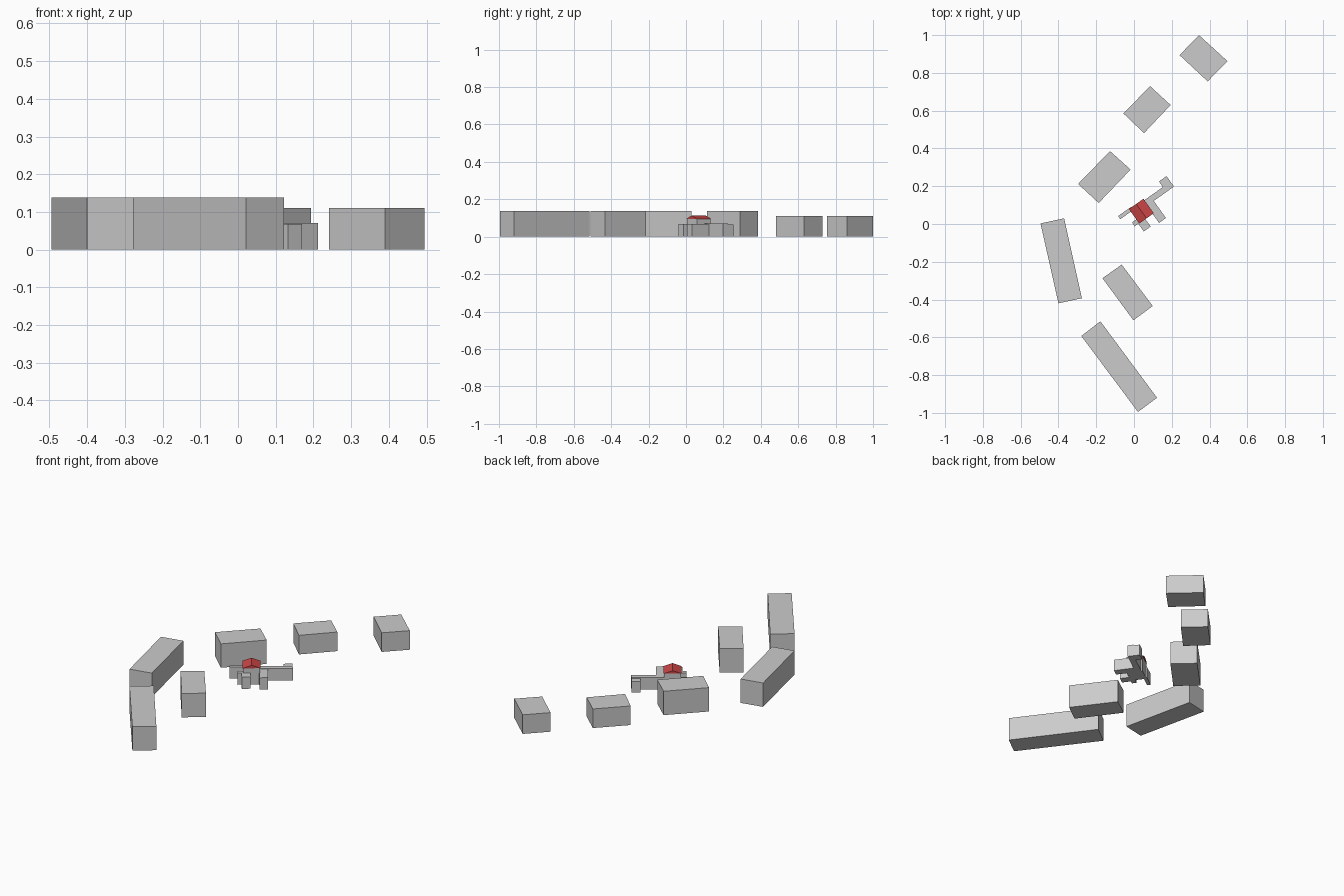
import bpy, bmesh, math
from mathutils import Vector

if "Cube" in bpy.data.objects:
    bpy.data.objects.remove(bpy.data.objects["Cube"])

FLOOR = 0.0276


def add_mesh(name, verts, faces, mat=None):
    bm = bmesh.new()
    vs = [bm.verts.new(v) for v in verts]
    for f in faces:
        bm.faces.new([vs[i] for i in f])
    bmesh.ops.recalc_face_normals(bm, faces=bm.faces[:])
    me = bpy.data.meshes.new(name)
    bm.to_mesh(me)
    bm.free()
    ob = bpy.data.objects.new(name, me)
    bpy.context.collection.objects.link(ob)
    if mat:
        me.materials.append(mat)
    return ob


def prism(name, base, z0, z1):
    n = len(base)
    verts = [(x, y, z) for z in (z0, z1) for x, y in base]
    faces = [tuple(range(n)), tuple(range(n, 2 * n))]
    faces += [(i, (i + 1) % n, (i + 1) % n + n, i + n) for i in range(n)]
    return add_mesh(name, verts, faces)


# Housing blocks: footprint corners and number of storeys, stacked floor by floor
blocks = {
    "north_block": ([(.344, 1.0), (.495, .862), (.39, .755), (.241, .894)], 4),
    "upper_block": ([(.085, .73), (.194, .63), (.053, .481), (-.056, .585)], 4),
    "middle_block": ([(-.127, .386), (-.018, .288), (-.187, .111), (-.296, .212)], 5),
    "west_block": ([(-.495, .003), (-.37, .03), (-.276, -.393), (-.4, -.42)], 5),
    "inner_block": ([(-.065, -.215), (.099, -.434), (-.003, -.51), (-.167, -.287)], 5),
    "south_block": ([(-.178, -.515), (.122, -.92), (.021, -.995), (-.279, -.593)], 5),
}
for name, (base, floors) in blocks.items():
    for i in range(floors):
        prism(f"{name}_floor_{i + 1}", base, i * FLOOR, (i + 1) * FLOOR)

# Central hall group, in its own rotated frame (u along the ridge, v across)
C, U, V = Vector((.039, .068)), Vector((.58, -.815)), Vector((.815, .58))


def at(u, v):
    return tuple(C + U * u + V * v)


def box(name, u0, u1, v0, v1, z1):
    prism(name, [at(u0, v0), at(u1, v0), at(u1, v1), at(u0, v1)], 0, z1)


box("hall_body", -.044, .044, -.045, .045, .096)
box("west_arm", -.05, -.03, -.115, -.03, .068)
box("side_bay", .02, .045, -.075, -.03, .068)
box("entrance_wing", .04, .095, -.052, -.007, .068)
box("east_wing", -.03, .105, .04, .085, .068)
box("long_arm", -.038, -.006, .04, .216, .07)
box("end_pavilion", -.074, -.006, .167, .216, .065)

# Red gabled roof
red = bpy.data.materials.new("roof_red")
red.diffuse_color = (.6, .06, .06, 1)
red.use_nodes = True
red.node_tree.nodes["Principled BSDF"].inputs["Base Color"].default_value = red.diffuse_color
profile = [(-.047, .096), (0, .113), (.047, .096)]
verts = [(*at(u, v), z) for u in (-.047, .047) for v, z in profile]
add_mesh("hall_roof", verts,
         [(0, 1, 2), (3, 4, 5), (0, 1, 4, 3), (1, 2, 5, 4), (2, 0, 3, 5)], red)
